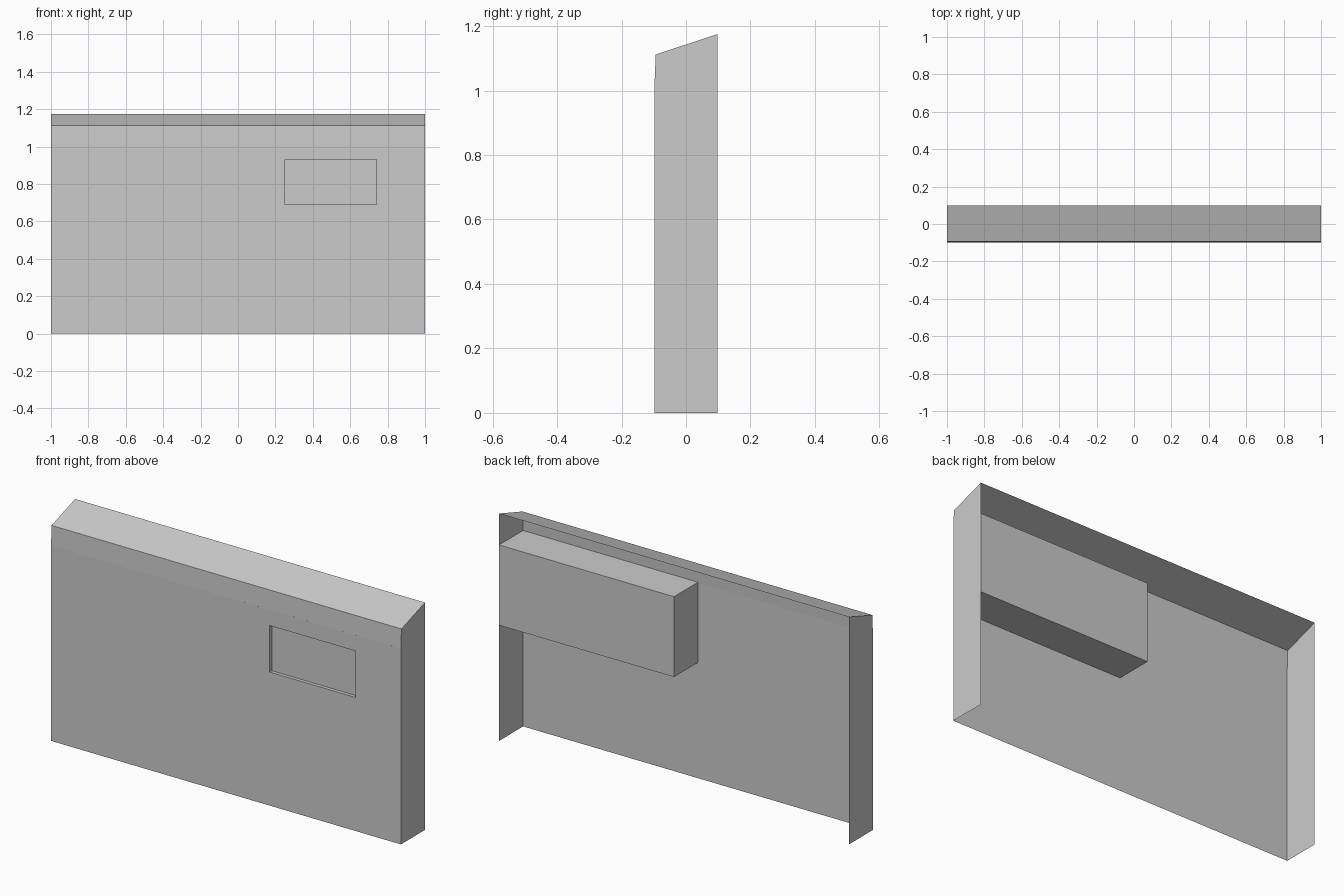
import bpy
import bmesh

cube = bpy.data.objects.get("Cube")
if cube:
    bpy.data.objects.remove(cube, do_unlink=True)

grey = bpy.data.materials.new("plain grey")
grey.use_nodes = True
colour = (0.6, 0.6, 0.6, 1)
grey.diffuse_color = colour
grey.node_tree.nodes["Principled BSDF"].inputs["Base Color"].default_value = colour

FRONT, BACK = -0.098, 0.098


def finish(name, bm):
    bmesh.ops.remove_doubles(bm, verts=bm.verts, dist=0.0001)
    mesh = bpy.data.meshes.new(name)
    bm.to_mesh(mesh)
    bm.free()
    mesh.materials.append(grey)
    obj = bpy.data.objects.new(name, mesh)
    bpy.context.collection.objects.link(obj)
    return obj


def face(bm, points):
    return bm.faces.new([bm.verts.new(p) for p in points])


# Front panel: a swept profile whose top band leans back, with a recessed window
profile = [(FRONT, 0), (FRONT, 0.69), (FRONT, 0.93), (FRONT, 1.01), (FRONT + 0.004, 1.112)]
columns = [-1, 0.25, 0.74, 1]
bm = bmesh.new()
for row, ((ya, za), (yb, zb)) in enumerate(zip(profile, profile[1:])):
    for col, (xa, xb) in enumerate(zip(columns, columns[1:])):
        quad = face(bm, [(xa, ya, za), (xb, ya, za), (xb, yb, zb), (xa, yb, zb)])
        if row == 1 and col == 1:
            window = quad
recess = bmesh.ops.extrude_discrete_faces(bm, faces=[window])["faces"][0]
bmesh.ops.translate(bm, verts=recess.verts, vec=(0, 0.018, 0))
finish("front_panel", bm)

# Sloping top sheet, higher at the back
top_front, top_back = profile[-1], (BACK, 1.175)
bm = bmesh.new()
face(bm, [(-1, *top_front), (1, *top_front), (1, *top_back), (-1, *top_back)])
finish("sloping_top", bm)

# Thin end walls; the back and underside stay open
outline = [(BACK, 0), top_back] + profile[:2:-1] + [profile[3], profile[0]]
outline = list(dict.fromkeys(outline))
for name, x in (("left_end_wall", 1), ("right_end_wall", -1)):
    bm = bmesh.new()
    face(bm, [(x, y, z) for y, z in (outline if x > 0 else outline[::-1])])
    finish(name, bm)

# Housing behind the window, flush with the open back
bm = bmesh.new()
bmesh.ops.create_cube(bm, size=1)
bmesh.ops.scale(bm, verts=bm.verts, vec=(1, BACK - FRONT, 0.415))
bmesh.ops.translate(bm, verts=bm.verts, vec=(0.5, 0, 0.805))
# Leave out the sides that rest against the front panel and the end wall
hidden = [f for f in bm.faces if f.normal.y < -0.9 or f.normal.x > 0.9]
bmesh.ops.delete(bm, geom=hidden, context="FACES")
finish("window_housing", bm)
